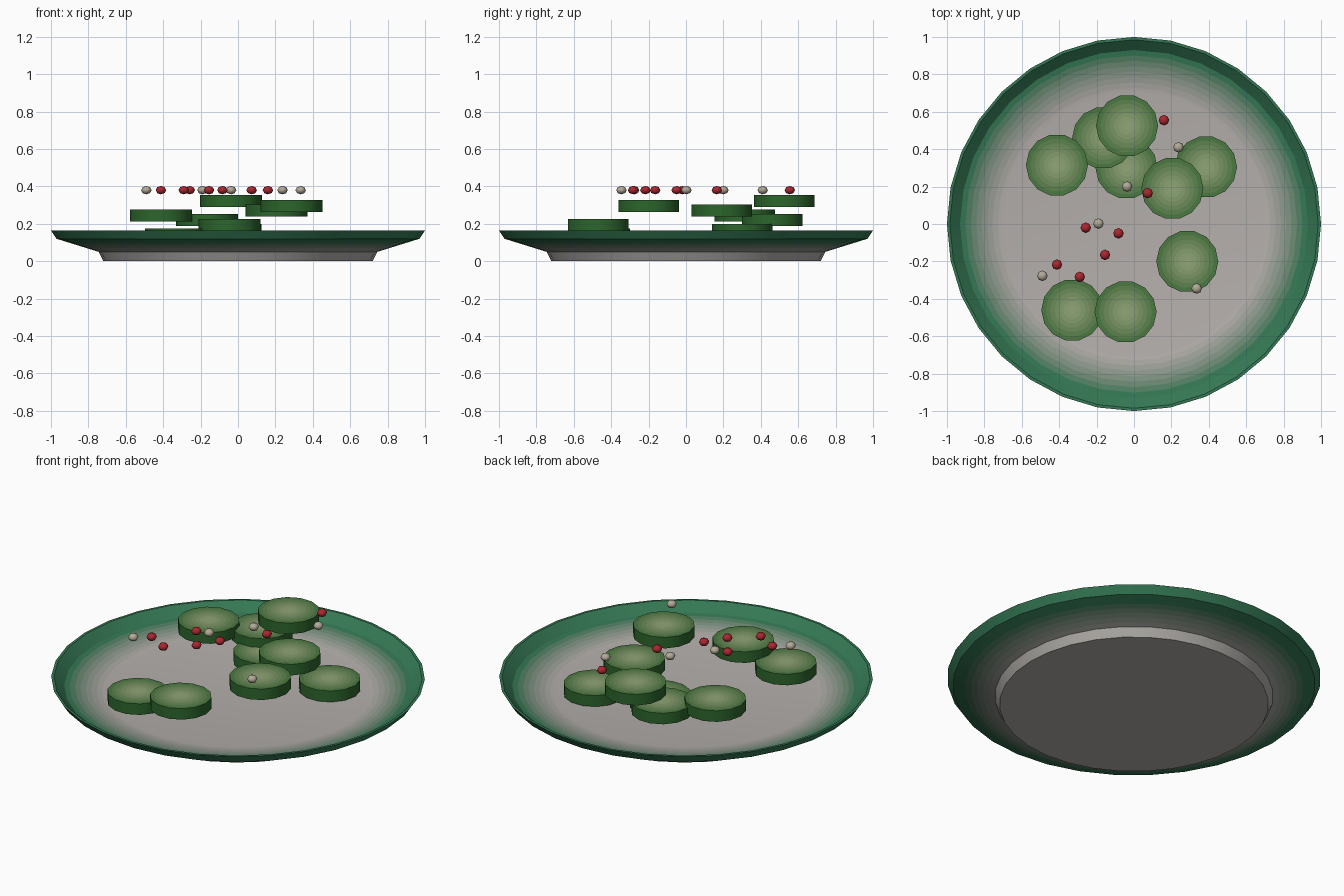
import bpy, bmesh, math

if "Cube" in bpy.data.objects:
    bpy.data.objects.remove(bpy.data.objects["Cube"])

mats = {}


def material(rgb):
    # one shared material per colour
    key = tuple(round(c, 3) for c in rgb)
    if key not in mats:
        m = bpy.data.materials.new("colour_%d" % len(mats))
        m.diffuse_color = (*key, 1)
        m.use_nodes = True
        m.node_tree.nodes["Principled BSDF"].inputs["Base Color"].default_value = m.diffuse_color
        mats[key] = m
    return mats[key]


def mix(a, b, t):
    t = max(0, min(1, t))
    return [p + (q - p) * t for p, q in zip(a, b)]


def lathe(name, profile, sides, colour, loc=(0, 0, 0)):
    """Revolve (radius, z) points; colour(radius, z) tints each band."""
    bm = bmesh.new()
    me = bpy.data.meshes.new(name)
    slots = []

    def slot(r, z):
        m = material(colour(r, z))
        if m not in slots:
            slots.append(m)
            me.materials.append(m)
        return slots.index(m)

    rings = []
    for r, z in profile:
        ring = [bm.verts.new((r * math.cos(2 * math.pi * i / sides),
                              r * math.sin(2 * math.pi * i / sides), z))
                for i in range(sides)]
        rings.append(ring)
    for k in range(len(rings) - 1):
        (r0, z0), (r1, z1) = profile[k], profile[k + 1]
        s = slot((r0 + r1) / 2, (z0 + z1) / 2)
        for i in range(sides):
            j = (i + 1) % sides
            f = bm.faces.new((rings[k][i], rings[k][j], rings[k + 1][j], rings[k + 1][i]))
            f.material_index = s
    for ring, p in ((rings[0][::-1], profile[0]), (rings[-1], profile[-1])):
        f = bm.faces.new(ring)
        f.material_index = slot(*p)
    bmesh.ops.recalc_face_normals(bm, faces=bm.faces)
    bm.to_mesh(me)
    bm.free()
    ob = bpy.data.objects.new(name, me)
    ob.location = loc
    bpy.context.collection.objects.link(ob)
    bpy.ops.object.select_all(action='DESELECT')
    ob.select_set(True)
    bpy.context.view_layer.objects.active = ob
    bpy.ops.object.shade_smooth_by_angle(angle=math.radians(30))
    return ob


def subdivide(a, b, n):
    return [tuple(mix(a, b, i / n)) for i in range(n)]


# plate: grey centre fading into a green rim
GREY, GREEN = (0.46, 0.43, 0.41), (0.035, 0.19, 0.09)
plate = [(0.72, 0), (0.745, 0.05)]
plate += subdivide((0.745, 0.05), (0.97, 0.12), 7)[1:]
plate += [(0.97, 0.12), (1.0, 0.165)]
plate += subdivide((0.985, 0.165), (0.93, 0.115), 2)
plate += subdivide((0.93, 0.115), (0.70, 0.08), 8) + [(0.70, 0.08)]
lathe("plate", plate, 32, lambda r, z: mix(GREY, GREEN, (r - 0.72) / 0.19))

# cucumber slices: pale heart, dark skin
PALE, LEAF, SKIN = (0.33, 0.42, 0.21), (0.05, 0.17, 0.04), (0.025, 0.13, 0.025)
R, H = 0.166, 0.065
inner = [(R * k / 7, H) for k in range(6, 0, -1)]
slice_profile = [(r, 0) for r, z in inner[::-1]] + [(R, 0), (R, H)] + inner


def slice_colour(r, z):
    return SKIN if r > R * 0.99 else mix(PALE, LEAF, r / R)


slices = [(0.385, 0.305, 0.085), (-0.33, -0.46, 0.11), (-0.04, 0.30, 0.135),
          (-0.045, -0.47, 0.162), (-0.165, 0.46, 0.187), (-0.412, 0.315, 0.212),
          (0.205, 0.19, 0.238), (0.285, -0.20, 0.263), (-0.037, 0.525, 0.289)]
for n, pos in enumerate(slices):
    lathe("cucumber_slice_%d" % (n + 1), slice_profile, 14, slice_colour, pos)

# small red and cream garnish beads
RED, CREAM = (0.40, 0.02, 0.03), (0.45, 0.40, 0.31)
beads = {
    "red_bead": (RED, [(0.16, 0.555), (0.073, 0.165), (-0.258, -0.02), (-0.083, -0.05),
                       (-0.155, -0.165), (-0.412, -0.217), (-0.29, -0.283)]),
    "cream_bead": (CREAM, [(0.238, 0.41), (-0.037, 0.20), (-0.19, 0.002),
                           (-0.49, -0.277), (0.335, -0.345)]),
}
for name, (rgb, spots) in beads.items():
    for n, (x, y) in enumerate(spots):
        bpy.ops.mesh.primitive_uv_sphere_add(segments=8, ring_count=4, radius=0.028,
                                             location=(x, y, 0.38))
        ob = bpy.context.object
        ob.name = "%s_%d" % (name, n + 1)
        ob.scale.z = 0.8
        ob.data.materials.append(material(rgb))
        bpy.ops.object.shade_smooth_by_angle(angle=math.radians(60))
